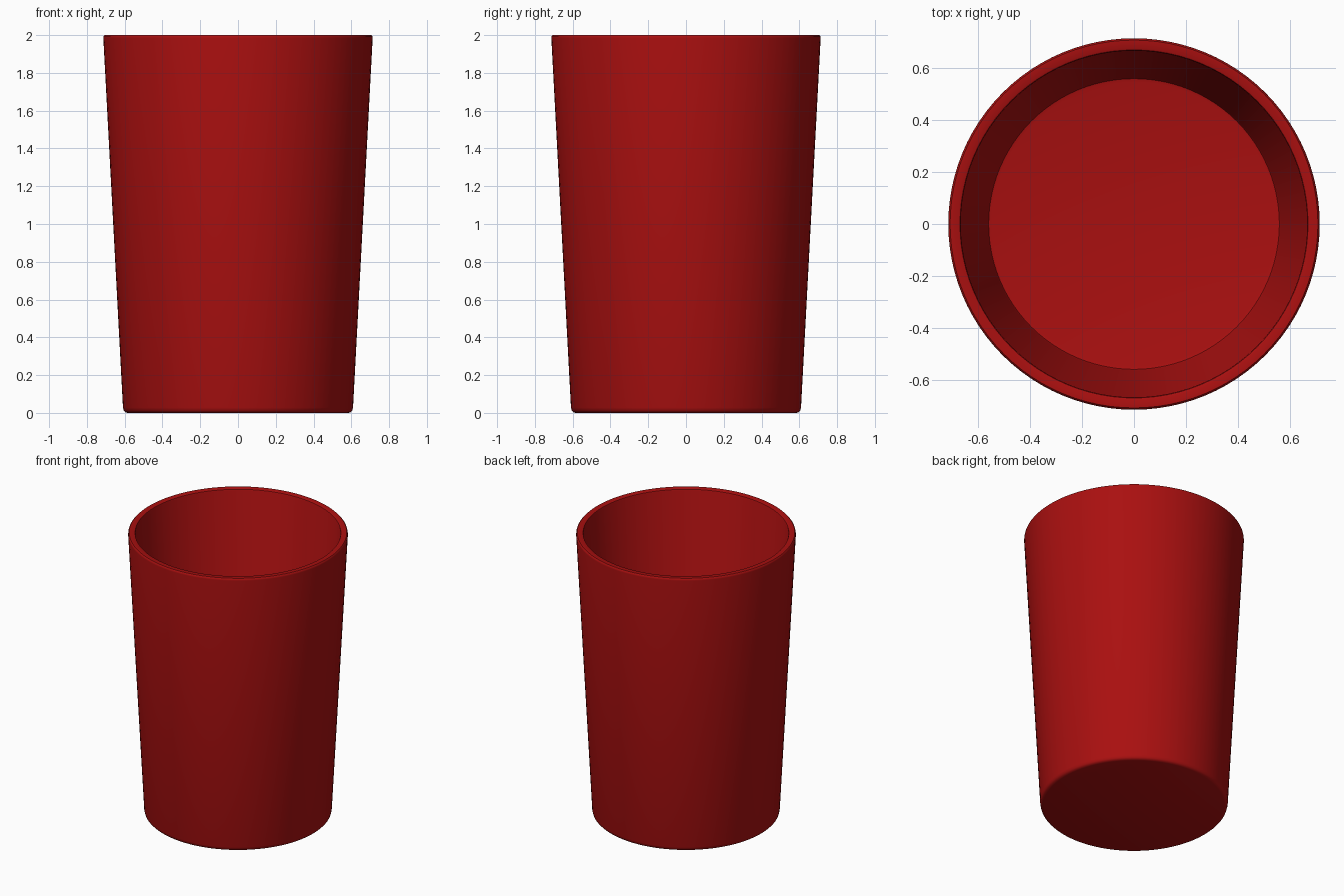
import bpy, bmesh, math

if "Cube" in bpy.data.objects:
    bpy.data.objects.remove(bpy.data.objects["Cube"])

SEGMENTS = 96

# Half profile (radius, height): underside, outer wall, rim, inner wall, floor
profile = [
    (0.0, 0.0), (0.585, 0.0), (0.597, 0.004), (0.605, 0.012), (0.609, 0.028),
    (0.713, 1.985), (0.712, 1.994), (0.706, 2.0),
    (0.674, 2.0), (0.668, 1.997), (0.665, 1.99),
    (0.563, 0.075), (0.558, 0.063), (0.546, 0.06), (0.0, 0.06),
]

# Spin the profile into a closed cup
bm = bmesh.new()
verts = [bm.verts.new((r, 0, z)) for r, z in profile]
edges = [bm.edges.new(pair) for pair in zip(verts, verts[1:])]
bmesh.ops.spin(bm, geom=verts + edges, cent=(0, 0, 0), axis=(0, 0, 1),
               angle=math.tau, steps=SEGMENTS, use_merge=True)
bmesh.ops.remove_doubles(bm, verts=bm.verts, dist=1e-5)
bmesh.ops.recalc_face_normals(bm, faces=bm.faces)

mesh = bpy.data.meshes.new("cup")
bm.to_mesh(mesh)
bm.free()
cup = bpy.data.objects.new("cup", mesh)
bpy.context.collection.objects.link(cup)

# Red plastic
red = bpy.data.materials.new("red_plastic")
red.diffuse_color = (0.40, 0.005, 0.005, 1)
red.use_nodes = True
red.node_tree.nodes["Principled BSDF"].inputs["Base Color"].default_value = red.diffuse_color
mesh.materials.append(red)

# Smooth shading
bpy.context.view_layer.objects.active = cup
cup.select_set(True)
bpy.ops.object.shade_smooth_by_angle(angle=math.radians(40))
